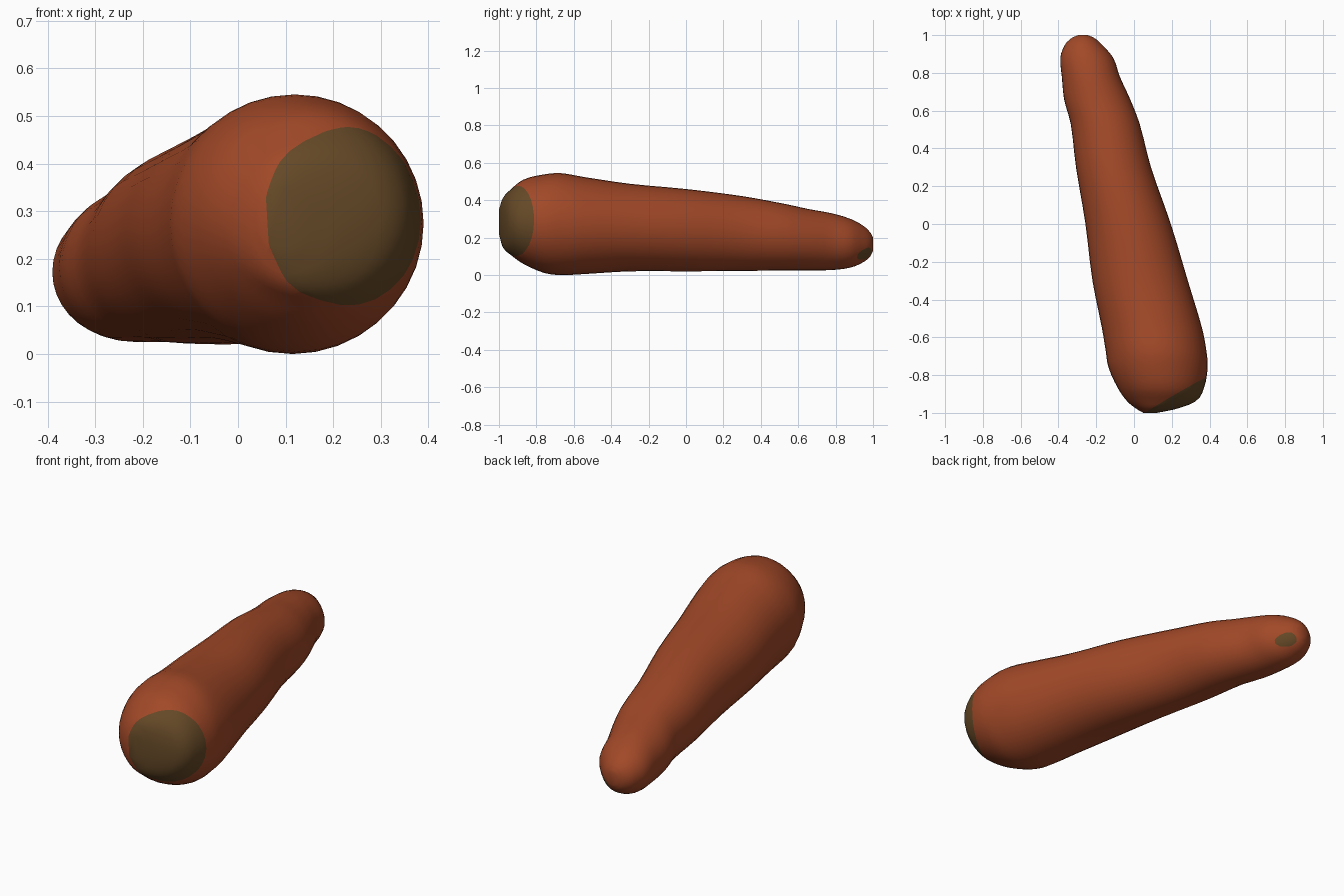
import bpy, bmesh, math
from mathutils import Vector

if "Cube" in bpy.data.objects:
    bpy.data.objects.remove(bpy.data.objects["Cube"])

# Stations along the root: y, left x, right x, bottom z, top z
STATIONS = [
    (-1.00, 0.05, 0.12, 0.22, 0.35),
    (-0.98, 0.015, 0.22, 0.15, 0.41),
    (-0.94, -0.035, 0.325, 0.11, 0.455),
    (-0.87, -0.085, 0.37, 0.06, 0.51),
    (-0.76, -0.135, 0.39, 0.012, 0.538),
    (-0.67, -0.15, 0.383, 0.00, 0.545),
    (-0.55, -0.17, 0.36, 0.005, 0.525),
    (-0.30, -0.22, 0.285, 0.02, 0.488),
    (0.00, -0.257, 0.195, 0.02, 0.46),
    (0.30, -0.307, 0.09, 0.022, 0.422),
    (0.53, -0.335, 0.03, 0.025, 0.38),
    (0.66, -0.37, -0.02, 0.025, 0.352),
    (0.78, -0.382, -0.075, 0.027, 0.33),
    (0.88, -0.39, -0.11, 0.04, 0.30),
    (0.95, -0.365, -0.17, 0.07, 0.262),
    (0.985, -0.33, -0.21, 0.10, 0.228),
    (1.00, -0.295, -0.245, 0.13, 0.20),
]
SIDES, STEPS = 36, 3


def material(name, rgb):
    m = bpy.data.materials.new(name)
    m.diffuse_color = (*rgb, 1)
    m.use_nodes = True
    m.node_tree.nodes["Principled BSDF"].inputs["Base Color"].default_value = m.diffuse_color
    return m


def smooth_stations(pts):
    """Catmull-Rom through the widths and heights, y linear, so rings stay in order."""
    out = []
    for i in range(len(pts) - 1):
        b, c = pts[i], pts[i + 1]
        a = pts[max(i - 1, 0)]
        d = pts[min(i + 2, len(pts) - 1)]
        h = c[0] - b[0]
        for s in range(STEPS):
            t = s / STEPS
            row = [b[0] + h * t]
            for k in range(1, 5):
                m0 = (c[k] - a[k]) / (c[0] - a[0]) * h
                m1 = (d[k] - b[k]) / (d[0] - b[0]) * h
                row.append((2*t**3 - 3*t*t + 1) * b[k] + (t**3 - 2*t*t + t) * m0
                           + (3*t*t - 2*t**3) * c[k] + (t**3 - t*t) * m1)
            out.append(row)
    return out + [list(pts[-1])]


# Root body: elliptical rings lofted along y
bm = bmesh.new()
rings = []
for y, x0, x1, z0, z1 in smooth_stations(STATIONS):
    ring = []
    for i in range(SIDES):
        a = 2 * math.pi * i / SIDES
        ring.append(bm.verts.new(((x0 + x1) / 2 + (x1 - x0) / 2 * math.cos(a), y,
                                  max(0, (z0 + z1) / 2 + (z1 - z0) / 2 * math.sin(a)))))
    rings.append(ring)
for r, s in zip(rings, rings[1:]):
    for i in range(SIDES):
        j = (i + 1) % SIDES
        bm.faces.new((r[i], r[j], s[j], s[i]))
bm.faces.new(rings[0])
bm.faces.new(rings[-1])
bmesh.ops.recalc_face_normals(bm, faces=bm.faces)


# Stalk scar and root-tip spot: cut the outline with a plane, colour what lies beyond
def paint_beyond(point, normal, test):
    bmesh.ops.bisect_plane(bm, geom=bm.verts[:] + bm.edges[:] + bm.faces[:],
                           plane_co=point, plane_no=normal, dist=1e-5)
    for f in bm.faces:
        c = f.calc_center_median()
        if (c - point).dot(normal) > 0 and test(c):
            f.material_index = 1


paint_beyond(Vector((0.225, -0.905, 0.28)), Vector((0.5, -0.86, 0.03)).normalized(),
             lambda c: c.y < -0.7)
n = Vector((0.55, 0.7, -0.45)).normalized()
tip = max((v.co for v in bm.verts if v.co.y > 0.8), key=lambda co: co.dot(n))
paint_beyond(tip - n * 0.006, n, lambda c: c.y > 0.8)

mesh = bpy.data.meshes.new("carrot_root")
bm.to_mesh(mesh)
bm.free()
mesh.materials.append(material("carrot orange", (0.36, 0.066, 0.021)))
mesh.materials.append(material("stalk scar brown", (0.13, 0.066, 0.02)))
for p in mesh.polygons:
    p.use_smooth = True
obj = bpy.data.objects.new("carrot_root", mesh)
bpy.context.collection.objects.link(obj)
